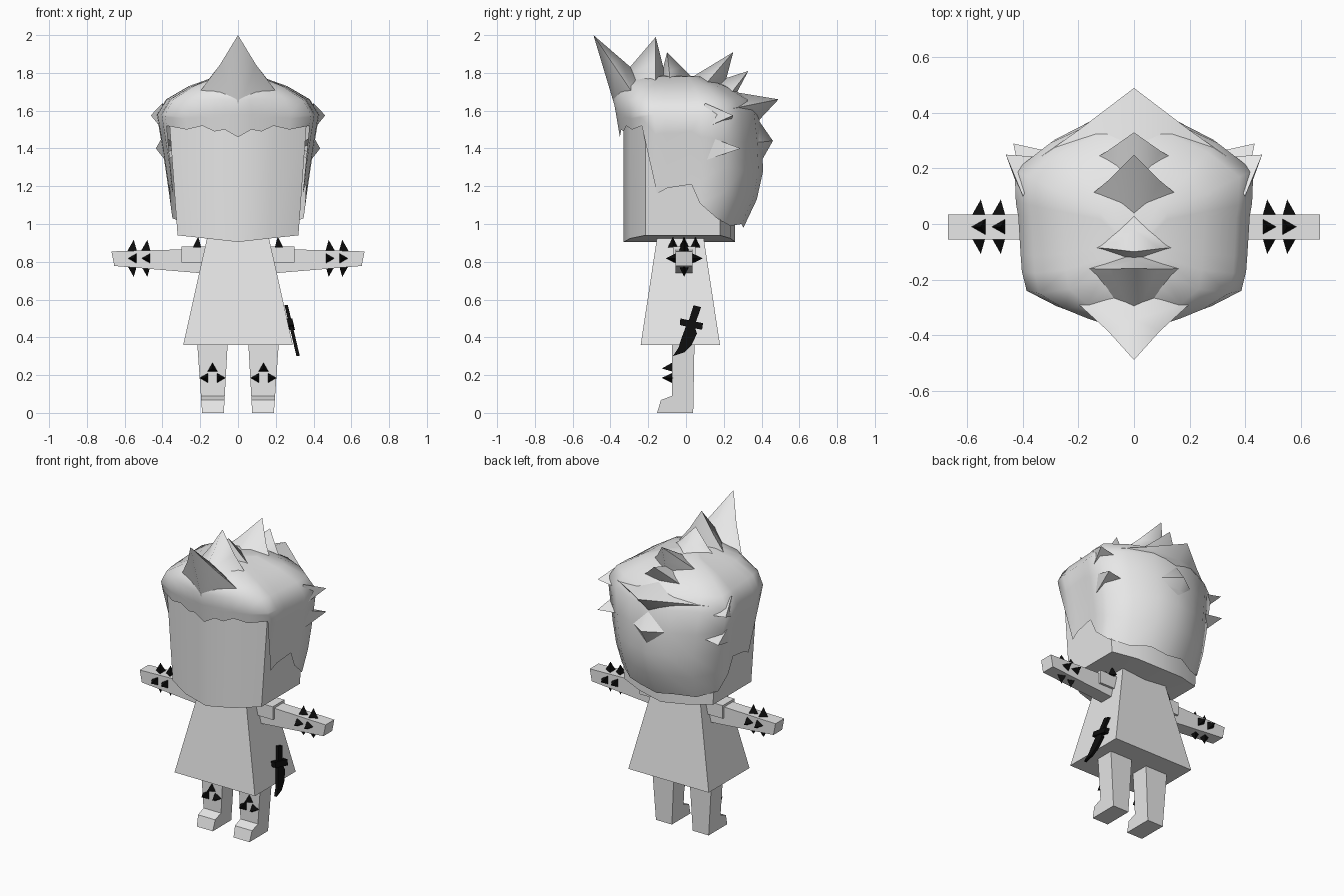
import bpy
import bmesh
import math
from mathutils import Vector, Quaternion

cube = bpy.data.objects.get("Cube")
if cube:
    bpy.data.objects.remove(cube, do_unlink=True)


def material(name, value):
    mat = bpy.data.materials.new(name)
    mat.use_nodes = True
    color = (value, value, value, 1)
    mat.diffuse_color = color
    mat.node_tree.nodes["Principled BSDF"].inputs["Base Color"].default_value = color
    return mat


grey = material("plain_grey", 0.8)
black = material("black", 0.004)


def finish(bm, name, mat, mirror=False, smooth=None):
    """Turn a bmesh into an object, optionally mirrored across the middle."""
    mesh = bpy.data.meshes.new(name)
    bm.to_mesh(mesh)
    bm.free()
    mesh.materials.append(mat)
    obj = bpy.data.objects.new(name, mesh)
    bpy.context.collection.objects.link(obj)
    if smooth:
        bpy.ops.object.select_all(action="DESELECT")
        obj.select_set(True)
        bpy.context.view_layer.objects.active = obj
        bpy.ops.object.shade_smooth_by_angle(angle=math.radians(smooth))
    if mirror:
        obj.modifiers.new("mirror", "MIRROR").merge_threshold = 0.002
    return obj


def orient(faces, middle):
    """Make faces point away from a middle point."""
    for face in faces:
        face.normal_update()
        if face.normal.dot(face.calc_center_median() - Vector(middle)) < 0:
            face.normal_flip()


def skin(bm, rings, closed=True):
    """Join successive rings of vertices with quads."""
    faces = []
    for low, high in zip(rings, rings[1:]):
        count = len(low)
        for i in range(count if closed else count - 1):
            j = (i + 1) % count
            faces.append(bm.faces.new((low[i], low[j], high[j], high[i])))
    return faces


def loft(name, rings, mat=grey, mirror=False):
    """Closed solid through rings of points."""
    bm = bmesh.new()
    rows = [[bm.verts.new(p) for p in ring] for ring in rings]
    skin(bm, rows)
    bm.faces.new(rows[0])
    bm.faces.new(rows[-1])
    bmesh.ops.recalc_face_normals(bm, faces=bm.faces)
    return finish(bm, name, mat, mirror)


def rect_z(z, x, front, back):
    return [(-x, front, z), (x, front, z), (x, back, z), (-x, back, z)]


def rect_x(x, front, back, low, high, lean=0):
    return [(x, front, low), (x, back, low), (x + lean, back, high), (x + lean, front, high)]


# Flared body
loft("body", [rect_z(0.36, 0.29, -0.24, 0.18), rect_z(0.93, 0.163, -0.153, 0.093)])

# Arms and sleeves
loft("arms", [rect_x(0.14, -0.055, 0.035, 0.735, 0.87),
              rect_x(0.655, -0.055, 0.035, 0.778, 0.855, 0.015)], mirror=True)
loft("sleeves", [rect_x(0.1, -0.07, 0.05, 0.795, 0.88),
                 rect_x(0.3, -0.07, 0.05, 0.795, 0.88)], mirror=True)

# Legs with feet, tapering downwards
leg_profile = [(-0.075, 0.38), (-0.075, 0.09), (-0.133, 0.068),
               (-0.153, 0), (0.038, 0), (0.045, 0.38)]
loft("legs", [[(0.075 - 0.055 * z, y, z) for y, z in leg_profile],
              [(0.19 + 0.07 * z, y, z) for y, z in leg_profile]], mirror=True)

# Head: bowed front and back, keel-shaped underside
head_half = [(0, -0.33), (0.17, -0.295), (0.32, -0.215), (0.32, 0.18), (0.17, 0.235), (0, 0.26)]
bm = bmesh.new()
jaw = [bm.verts.new((x, y, 0.905 + 0.11 * x)) for x, y in head_half]
brow = [bm.verts.new((x * 1.14, y, 1.56)) for x, y in head_half]
skin(bm, [jaw, brow], closed=False)
bm.faces.new(jaw)
bm.faces.new(brow)
orient(bm.faces, (0, 0, 1.25))
finish(bm, "head", grey, mirror=True, smooth=35)

# Hair cap: size at each height as (z, half width, front, back)
sizes = [(0.95, 0.335, 0.33, 0.29), (1.08, 0.355, 0.33, 0.35), (1.2, 0.37, 0.335, 0.41),
         (1.4, 0.4, 0.34, 0.405), (1.58, 0.43, 0.37, 0.385), (1.66, 0.38, 0.385, 0.34),
         (1.73, 0.26, 0.36, 0.22), (1.78, 0.12, 0.27, 0.08)]
# Columns from brow to nape as (width share, depth share, rim height)
columns = [(0, -1, 1.46), (0.17, -0.96, 1.5), (0.3, -0.93, 1.49), (0.45, -0.88, 1.52),
           (0.65, -0.8, 1.5), (0.9, -0.65, 1.52), (0.94, -0.46, 1.16), (0.95, -0.3, 1.19),
           (0.97, 0.07, 1.21), (0.99, 0.2, 1.11), (1, 0.5, 1.03), (0.7, 0.76, 0.99),
           (0.35, 0.94, 1.0), (0, 1, 0.98)]


def hair_point(u, v, z):
    for a, b in zip(sizes, sizes[1:]):
        if z <= b[0]:
            break
    t = (z - a[0]) / (b[0] - a[0])
    w, front, back = (p + (q - p) * t for p, q in zip(a[1:], b[1:]))
    return (u * w, v * (front if v < 0 else back), z)


bm = bmesh.new()
rows = []
for step in range(5):
    rows.append([bm.verts.new(hair_point(u, v, rim + (1.58 - rim) * step / 4))
                 for u, v, rim in columns])
for z in (1.66, 1.73, 1.78):
    rows.append([bm.verts.new(hair_point(u, v, z)) for u, v, rim in columns])
skin(bm, rows, closed=False)
crown = bm.verts.new((0, -0.1, 1.79))
for a, b in zip(rows[-1], rows[-1][1:]):
    bm.faces.new((a, b, crown))
orient(bm.faces, (0, 0, 1.4))
finish(bm, "hair_cap", grey, mirror=True, smooth=60)


def tuft(bm, tip, base, pinch, closed=False):
    """Pointed lock: base ring, a pinched middle ring, then the tip."""
    tip = Vector(tip)
    base = [Vector(p) for p in base]
    middle = sum(base, Vector()) / len(base)
    if not closed:
        middle.x = 0
    lower = [bm.verts.new(p) for p in base]
    waist = [bm.verts.new(tip.lerp(p, 0.5) + (middle - p) * pinch) for p in base]
    if not closed:
        for v, p in zip(waist, base):
            if p.x == 0:
                v.co = tip.lerp(p, 0.5)
    faces = skin(bm, [lower, waist], closed)
    end = bm.verts.new(tip)
    for i in range(len(base) if closed else len(base) - 1):
        faces.append(bm.faces.new((waist[i], waist[(i + 1) % len(base)], end)))
    orient(faces, middle)


# Row of tufts along the crown as (tip, front, side, back, pinch)
crest = [((-0.49, 2.0), (-0.37, 1.6), (0.21, -0.28, 1.69), (-0.2, 1.75), 0.05),
         ((-0.16, 1.99), (-0.34, 1.78), (0.2, -0.16, 1.71), (-0.1, 1.75), 0.06),
         ((-0.1, 1.91), (-0.14, 1.75), (0.2, -0.08, 1.71), (0.06, 1.75), 0.04),
         ((0.25, 1.91), (-0.03, 1.74), (0.21, 0.06, 1.69), (0.19, 1.68), 0.05),
         ((0.33, 1.81), (0.08, 1.73), (0.2, 0.2, 1.64), (0.25, 1.66), 0.03),
         ((0.49, 1.66), (0.13, 1.72), (0.41, 0.19, 1.6), (0.34, 1.5), 0.02),
         ((0.46, 1.44), (0.37, 1.57), (0.31, 0.25, 1.42), (0.38, 1.3), 0.02)]
bm = bmesh.new()
for tip, front, side, back, pinch in crest:
    tuft(bm, (0, *tip), [(0, *front), side, (0, *back)], pinch)
finish(bm, "crest_tufts", grey, mirror=True, smooth=40)

# Tufts behind the temples
bm = bmesh.new()
tuft(bm, (0.462, 0.25, 1.575), [(0.4, 0.1, 1.64), (0.4, 0.08, 1.5), (0.32, 0.24, 1.55)], 0, True)
tuft(bm, (0.435, 0.29, 1.4), [(0.395, 0.1, 1.47), (0.38, 0.08, 1.33), (0.3, 0.26, 1.4)], 0, True)
finish(bm, "side_tufts", grey, mirror=True)


def stud(bm, base, axis, heading, radius=0.033, height=0.058):
    """Three-sided spike with one base corner along heading."""
    base, axis, heading = Vector(base), Vector(axis), Vector(heading)
    ring = [bm.verts.new(base + Quaternion(axis, math.tau * k / 3) @ heading * radius)
            for k in range(3)]
    tip = bm.verts.new(base + axis * height)
    for k in range(3):
        bm.faces.new((ring[k], ring[(k + 1) % 3], tip))
    bm.faces.new(ring[::-1])


# Spikes round the wrists
bm = bmesh.new()
for x in (0.48, 0.552):
    for axis in ((0, 1, 0), (0, -1, 0), (0, 0, 1), (0, 0, -1)):
        stud(bm, Vector((x, -0.01, 0.818)) + Vector(axis) * 0.04, axis, (1, 0, 0))
finish(bm, "wrist_spikes", black, mirror=True)

# Spikes on the shoulders
bm = bmesh.new()
for y in (-0.07, -0.01, 0.05):
    stud(bm, (0.21, y, 0.875), (0, 0, 1), (1, 0, 0), 0.03)
finish(bm, "shoulder_spikes", black, mirror=True)

# Three spikes on each shin, fanned outwards
bm = bmesh.new()
for dx, z, heading in ((0, 0.235, (0, 0, 1)), (-0.038, 0.185, (-1, 0, 0)), (0.038, 0.185, (1, 0, 0))):
    stud(bm, (0.135 + dx, -0.07, z), (0, -1, 0), heading)
finish(bm, "shin_spikes", black, mirror=True)

# Dagger hanging against the left side of the body
blade = [(0.04, 0.57), (0.08, 0.56), (0.045, 0.46), (0.058, 0.42), (0.03, 0.36), (-0.01, 0.32),
         (-0.07, 0.3), (-0.04, 0.345), (-0.022, 0.4), (0.0, 0.46), (0.012, 0.48)]
guard = [(-0.03, 0.5), (0.09, 0.475), (0.085, 0.44), (-0.032, 0.465)]
for name, outline, half in (("dagger", blade, 0.009), ("dagger_guard", guard, 0.016)):
    loft(name, [[(0.255 + (0.57 - z) * 0.235 + side, y, z) for y, z in outline]
                for side in (-half, half)], black)
